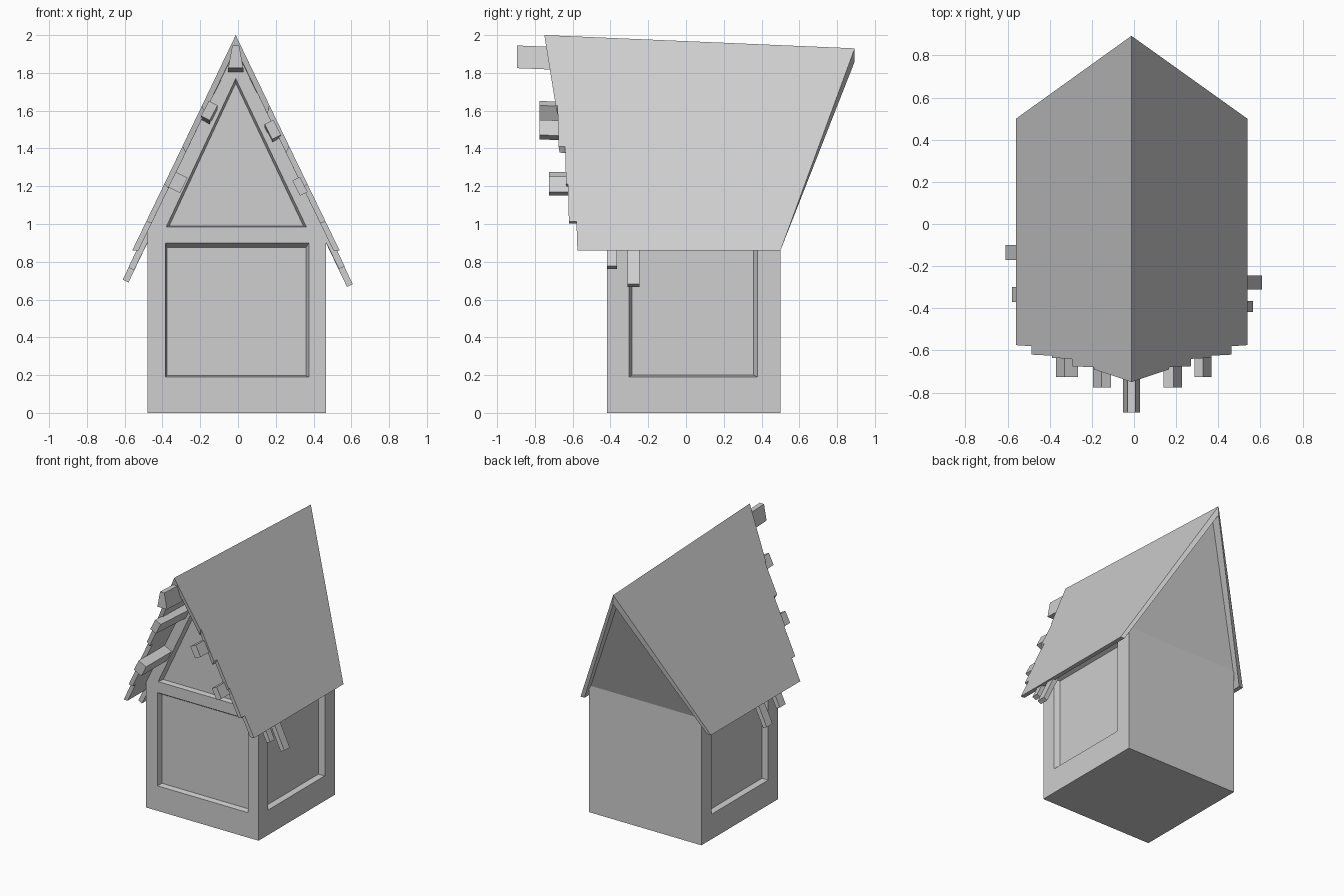
import bpy, bmesh, math
from mathutils import Vector

cube = bpy.data.objects.get("Cube")
if cube:
    bpy.data.objects.remove(cube, do_unlink=True)

GREY = (0.62, 0.62, 0.62, 1)
grey = bpy.data.materials.new("plain_grey")
grey.use_nodes = True
grey.diffuse_color = GREY
grey.node_tree.nodes["Principled BSDF"].inputs["Base Color"].default_value = GREY

CX = -0.012  # ridge line


def loft(name, ring_a, ring_b, crease=None):
    """Closed solid between two matching rings; crease splits the second cap."""
    bm = bmesh.new()
    a = [bm.verts.new(p) for p in ring_a]
    b = [bm.verts.new(p) for p in ring_b]
    bm.faces.new(a)
    cap = bm.faces.new(b[::-1])
    n = len(a)
    for i in range(n):
        j = (i + 1) % n
        bm.faces.new((a[i], b[i], b[j], a[j]))
    if crease:
        bmesh.utils.face_split(cap, b[crease[0]], b[crease[1]])
    bmesh.ops.recalc_face_normals(bm, faces=bm.faces)
    mesh = bpy.data.meshes.new(name)
    bm.to_mesh(mesh)
    bm.free()
    mesh.materials.append(grey)
    obj = bpy.data.objects.new(name, mesh)
    bpy.context.collection.objects.link(obj)
    return obj


def at_y(profile, y, dz=0):
    return [(x, y, z + dz) for x, z in profile]


def rect(u0, u1, z0, z1):
    return [(u0, z0), (u1, z0), (u1, z1), (u0, z1)]


# House body: straight front gable, back gable leaning outwards above a crease
FRONT, BACK, LEAN = -0.418, 0.50, 0.364
LEFT, RIGHT, FOLD = 0.466, -0.48, 0.965
front = [(RIGHT, 0), (LEFT, 0), (LEFT, FOLD), (CX, 1.94), (RIGHT, FOLD)]
back = [(RIGHT, 0), (LEFT, 0), (LEFT, FOLD), (CX, 1.88), (RIGHT, FOLD)]
body = loft("house_body", at_y(front, FRONT),
            [(x, BACK + LEAN * max(0, z - FOLD), z) for x, z in back], crease=(2, 4))


# Recessed panels with slightly tapered reveals
def recess(name, outer, inner):
    outer, inner = [Vector(p) for p in outer], [Vector(p) for p in inner]
    start = [o - 0.5 * (i - o) for o, i in zip(outer, inner)]
    cutter = loft(name, start, inner)
    cutter.hide_render = True
    mod = body.modifiers.new(name, "BOOLEAN")
    mod.operation = "DIFFERENCE"
    mod.solver = "EXACT"
    mod.object = cutter
    bpy.context.view_layer.objects.active = body
    bpy.ops.object.modifier_apply(modifier=name)
    bpy.data.objects.remove(cutter, do_unlink=True)


DEPTH = 0.04
recess("front_panel_cutter",
       at_y(rect(-0.385, 0.375, 0.19, 0.90), FRONT),
       at_y(rect(-0.375, 0.36, 0.197, 0.875), FRONT + DEPTH))
recess("gable_panel_cutter",
       at_y([(-0.38, 0.985), (0.362, 0.985), (CX, 1.77)], FRONT),
       at_y([(-0.364, 0.99), (0.346, 0.99), (CX, 1.745)], FRONT + DEPTH))
for wall, sign in ((LEFT, 1), (RIGHT, -1)):
    recess("side_panel_cutter",
           [(wall, y, z) for y, z in rect(-0.303, 0.378, 0.19, 0.91)],
           [(wall - sign * DEPTH, y, z) for y, z in rect(-0.285, 0.357, 0.20, 0.895)])

# Roof halves: (slope fraction, y) outline with a stepped front edge
outline = [(0, -0.75), (0.325, -0.69), (0.325, -0.68), (0.515, -0.675),
           (0.515, -0.64), (0.69, -0.635), (0.69, -0.625), (0.865, -0.62),
           (0.865, -0.58), (1, -0.575), (1, 0.50), (0, 0.893)]


def roof_half(name, eave_x):
    run = eave_x - CX
    top, under = [], []
    for t, y in outline:
        ridge = 2 - 0.07 * (y + 0.75) / 1.64
        p = Vector((CX + run * t, y, ridge * (1 - t) + 0.86 * t))
        top.append(p)
        # vertical cut at the ridge, level cut at the eave, front edge raked back
        rake = 0.013 * (1 - t) if y < 0 else 0
        under.append(p - Vector((math.copysign(0.033, run) * t, -rake, 0.07 * (1 - t))))
    return loft(name, top, under)


roof_half("roof_left", 0.538)
roof_half("roof_right", -0.56)

# Ridge beam, narrower at its top
ridge_beam = [(CX - 0.04, 1.825), (CX + 0.04, 1.825), (CX + 0.018, 1.945), (CX - 0.018, 1.945)]
loft("ridge_beam", at_y(ridge_beam, -0.895), at_y(ridge_beam, -0.40, -0.02))


# Purlins poking out of the gable, turned to the roof slope
def purlin(name, x, z, width, height, y, drop):
    turn = math.radians(27 if x > 0 else -27)
    c, s = math.cos(turn), math.sin(turn)
    corners = [(x + u * c - v * s, z + u * s + v * c)
               for u, v in rect(-width / 2, width / 2, -height / 2, height / 2)]
    loft(name, at_y(corners, y), at_y(corners, -0.40, -drop))


purlin("upper_purlin_right", -0.152, 1.60, 0.052, 0.09, -0.775, 0.02)
purlin("upper_purlin_left", 0.184, 1.50, 0.052, 0.09, -0.775, 0.015)
purlin("lower_purlin_right", -0.318, 1.22, 0.07, 0.09, -0.725, 0)
purlin("lower_purlin_left", 0.328, 1.20, 0.045, 0.09, -0.725, 0)


# Rafter tails hanging below the eaves
def rafter(name, tip_x, tip_z, y0, y1):
    s = math.copysign(1, tip_x)
    top_x = tip_x - s * (1.0 - tip_z) * 0.47
    profile = [(tip_x, tip_z), (top_x, 1.0), (top_x - s * 0.04, 1.0),
               (tip_x - s * 0.03, tip_z - 0.015)]
    loft(name, at_y(profile, y0), at_y(profile, y1))


rafter("long_rafter_right", -0.61, 0.705, -0.17, -0.10)
rafter("short_rafter_right", -0.58, 0.77, -0.37, -0.30)
rafter("long_rafter_left", 0.607, 0.682, -0.31, -0.245)
rafter("short_rafter_left", 0.564, 0.777, -0.418, -0.365)
